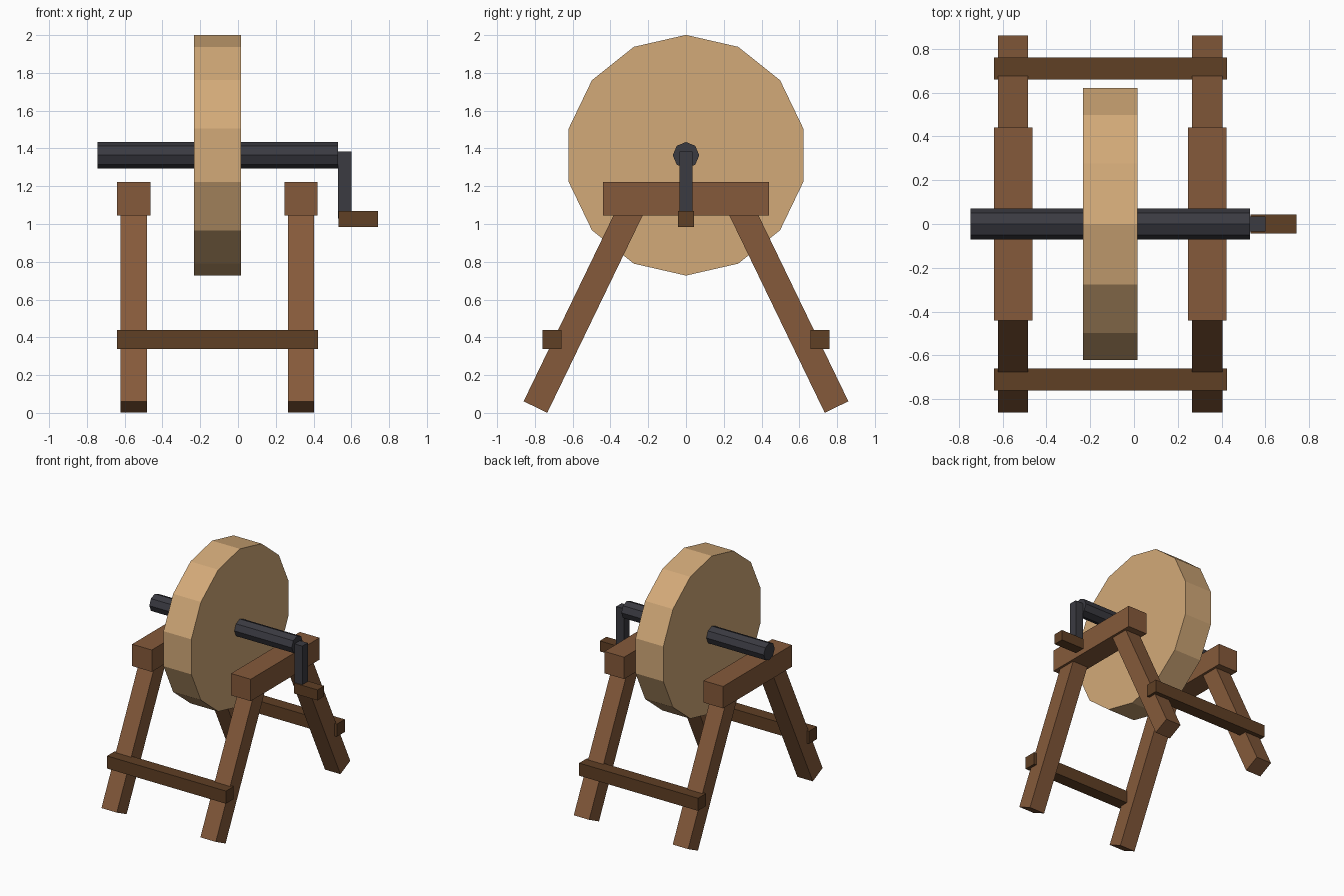
import bpy, math
from mathutils import Matrix, Vector

if "Cube" in bpy.data.objects:
    bpy.data.objects.remove(bpy.data.objects["Cube"])


def material(name, colour):
    m = bpy.data.materials.new(name)
    m.diffuse_color = (*colour, 1)
    m.use_nodes = True
    m.node_tree.nodes["Principled BSDF"].inputs["Base Color"].default_value = m.diffuse_color
    return m


STONE = material("tan_stone", (0.65, 0.40, 0.19))
WOOD = material("brown_wood", (0.235, 0.102, 0.043))
DARK_WOOD = material("dark_brown_wood", (0.115, 0.05, 0.018))
IRON = material("dark_iron", (0.043, 0.043, 0.053))


def box(name, lo, hi, mat, turn=0.0):
    """Box between two corners, optionally turned about x through its centre."""
    lo, hi = Vector(lo), Vector(hi)
    bpy.ops.mesh.primitive_cube_add(size=1)
    ob = bpy.context.object
    ob.name = name
    ob.data.transform(Matrix.Translation((lo + hi) / 2)
                      @ Matrix.Rotation(turn, 4, 'X')
                      @ Matrix.Diagonal((*(hi - lo), 1)))
    ob.data.materials.append(mat)
    return ob


def disc(name, sides, radius, x0, x1, z, mat):
    """Prism along x with one corner pointing straight up."""
    bpy.ops.mesh.primitive_cylinder_add(vertices=sides, radius=radius, depth=x1 - x0)
    ob = bpy.context.object
    ob.name = name
    # primitive starts with a corner on +y; bring axis z -> x and y -> z
    turn = Matrix(((0, 0, 1, 0), (1, 0, 0, 0), (0, 1, 0, 0), (0, 0, 0, 1)))
    ob.data.transform(Matrix.Translation(((x0 + x1) / 2, 0, z)) @ turn)
    ob.data.materials.append(mat)
    return ob


# Grinding wheel on its axle
HUB_Z = 1.364
disc("grinding_wheel", 14, 0.637, -0.232, 0.017, HUB_Z, STONE)
disc("axle", 8, 0.07, -0.745, 0.53, HUB_Z, IRON)

# Crank
box("crank_arm", (0.53, -0.035, 1.03), (0.60, 0.035, 1.383), IRON)
box("crank_handle", (0.532, -0.043, 0.985), (0.742, 0.043, 1.07), DARK_WOOD)

# Trestles: top beam with a pair of splayed legs on each side
SPLAY = math.radians(25.8)
LENGTH, THICK = 1.22, 0.139
for side, cx in (("left", -0.552), ("right", 0.334)):
    box(side + "_beam", (cx - 0.088, -0.44, 1.045), (cx + 0.088, 0.44, 1.222), WOOD)
    for end, s in (("front", -1), ("back", 1)):
        foot = Vector((cx, s * 0.797, 0.031))
        mid = foot + Vector((0, -s * math.sin(SPLAY), math.cos(SPLAY))) * LENGTH / 2
        half = Vector((0.069, THICK / 2, LENGTH / 2))
        box(f"{side}_{end}_leg", mid - half, mid + half, WOOD, s * SPLAY)

# Stretchers joining the two trestles
for end, y in (("front", -0.71), ("back", 0.71)):
    box(end + "_stretcher", (-0.64, y - 0.05, 0.338), (0.424, y + 0.05, 0.44), DARK_WOOD)
